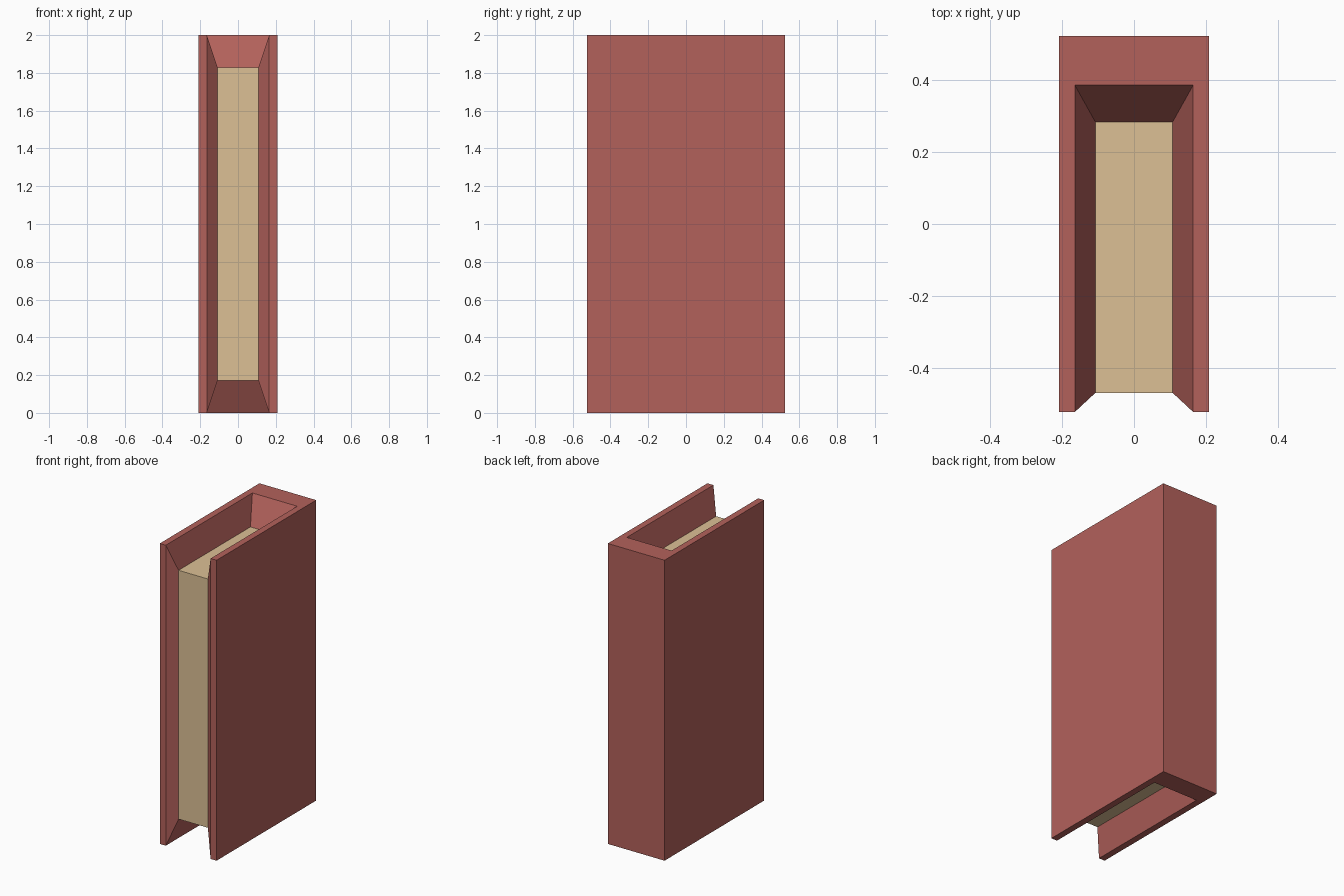
import bpy
import bmesh

if "Cube" in bpy.data.objects:
    bpy.data.objects.remove(bpy.data.objects["Cube"])


def material(name, color):
    mat = bpy.data.materials.new(name)
    mat.diffuse_color = (*color, 1)
    mat.use_nodes = True
    mat.node_tree.nodes["Principled BSDF"].inputs["Base Color"].default_value = mat.diffuse_color
    return mat


bm = bmesh.new()


def ring(x, back, front, bottom):
    """U-shaped loop over top, front and bottom, mirrored from +x to -x."""
    path = [(back, 2 - bottom), (front, 2 - bottom), (front, bottom), (back, bottom)]
    right = [bm.verts.new((x, y, z)) for y, z in path]
    left = [bm.verts.new((-x, y, z)) for y, z in path]
    return right + left[::-1]


def bridge(a, b):
    for i in range(8):
        j = (i + 1) % 8
        bm.faces.new((a[i], a[j], b[j], b[i]))


# Cover edges, bevelled inner rim and recessed page block
outer = ring(0.209, 0.524, -0.524, 0.0)
rim = ring(0.165, 0.387, -0.524, 0.0)
inner = ring(0.108, 0.285, -0.471, 0.172)
bridge(outer, rim)
bridge(rim, inner)

# Front board, back board and spine
bm.faces.new(outer[:4])
bm.faces.new(outer[4:])
bm.faces.new((outer[0], outer[3], outer[4], outer[7]))

# Pages: top, fore edge and bottom
for i in range(3):
    page = bm.faces.new((inner[i], inner[i + 1], inner[6 - i], inner[7 - i]))
    page.material_index = 1

bmesh.ops.recalc_face_normals(bm, faces=bm.faces)
mesh = bpy.data.meshes.new("book")
bm.to_mesh(mesh)
bm.free()
mesh.materials.append(material("cover_red", (0.45, 0.12, 0.105)))
mesh.materials.append(material("paper", (0.72, 0.53, 0.30)))
book = bpy.data.objects.new("book", mesh)
bpy.context.collection.objects.link(book)
